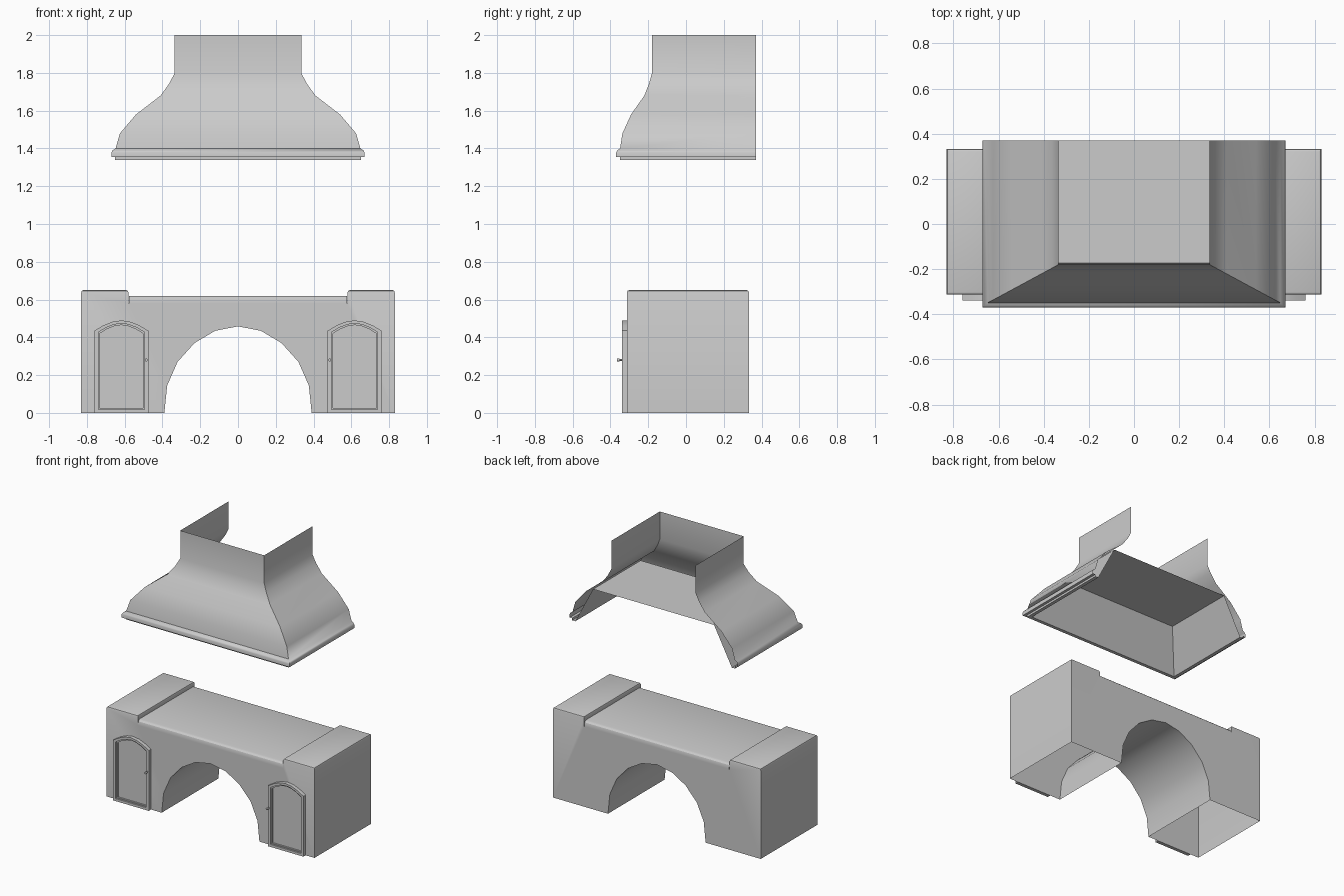
import bpy, bmesh, math

if "Cube" in bpy.data.objects:
    bpy.data.objects.remove(bpy.data.objects["Cube"])


def finish(bm, name, smooth=35):
    me = bpy.data.meshes.new(name)
    bm.to_mesh(me)
    bm.free()
    ob = bpy.data.objects.new(name, me)
    bpy.context.collection.objects.link(ob)
    bpy.ops.object.select_all(action='DESELECT')
    ob.select_set(True)
    bpy.context.view_layer.objects.active = ob
    bpy.ops.object.shade_smooth_by_angle(angle=math.radians(smooth))
    return ob


def bevel_top(bm, z, off, segs=2, along_x=False):
    edges = [e for e in bm.edges if all(v.co.z > z - 1e-4 for v in e.verts)]
    if along_x:
        edges = [e for e in edges if abs(e.verts[0].co.y - e.verts[1].co.y) < 1e-4]
    bmesh.ops.bevel(bm, geom=edges, offset=off, segments=segs, profile=0.5, affect='EDGES')


def open_bottom(bm, z):
    low = [f for f in bm.faces if all(abs(v.co.z - z) < 1e-4 for v in f.verts)]
    bmesh.ops.delete(bm, geom=low, context='FACES_ONLY')


def extrude_profile(pts, y0, y1):
    """Solid from an (x, z) outline between two depths."""
    bm = bmesh.new()
    f = bm.faces.new([bm.verts.new((x, y0, z)) for x, z in pts])
    r = bmesh.ops.extrude_face_region(bm, geom=[f], use_keep_orig=True)
    for v in r['geom']:
        if isinstance(v, bmesh.types.BMVert):
            v.co.y = y1
    bmesh.ops.recalc_face_normals(bm, faces=bm.faces)
    return bm


# Counter body with raised piers and a through arch, hollow and open underneath
half = [(0.39, 0), (0.83, 0), (0.83, 0.65), (0.58, 0.65), (0.58, 0.58)]
arch = [(0.375, 0.145), (0.32, 0.27), (0.23, 0.37), (0.12, 0.435)]
outline = half + [(-x, z) for x, z in reversed(half)]
outline += [(-x, z) for x, z in arch] + [(0, 0.458)] + arch[::-1]
bm = extrude_profile(outline, -0.313, 0.333)
bevel_top(bm, 0.65, 0.012)
open_bottom(bm, 0)
finish(bm, "counter_body", 28)

# Worktop slab between the piers, rounded front and back
bm = extrude_profile([(-0.578, 0.58), (0.578, 0.58), (0.578, 0.62), (-0.578, 0.62)], -0.313, 0.333)
bevel_top(bm, 0.62, 0.025, 3, along_x=True)
open_bottom(bm, 0.58)
finish(bm, "worktop", 28)


# Arched cupboard doors
def door_outline(cx, w, base, spring, top, n=6):
    pts = [(cx - w, base), (cx + w, base)]
    for i in range(n + 1):
        t = 1 - 2 * i / n
        pts.append((cx + w * t, spring + (top - spring) * (1 - abs(t) ** 1.8)))
    return pts


def door(cx, side):
    # nested loops stepping from the wall to the recessed panel
    steps = [(0.1425, 0.0, 0.435, 0.49, -0.313),
             (0.1425, 0.0, 0.435, 0.49, -0.339),
             (0.122, 0.018, 0.427, 0.474, -0.339),
             (0.122, 0.018, 0.427, 0.474, -0.330),
             (0.115, 0.025, 0.420, 0.465, -0.330),
             (0.115, 0.025, 0.420, 0.465, -0.318)]
    bm = bmesh.new()
    rings = [[bm.verts.new((x, y, z)) for x, z in door_outline(cx, w, b, s, t)]
             for w, b, s, t, y in steps]
    n = len(rings[0])
    for a, b in zip(rings, rings[1:]):
        for i in range(n):
            j = (i + 1) % n
            bm.faces.new((a[i], a[j], b[j], b[i]))
    bm.faces.new(rings[-1])
    finish(bm, "door_" + side, 28)
    # Knob with a short stem
    kx = cx + (0.132 if cx < 0 else -0.132)
    for part, r, d, y in (("stem", 0.004, 0.014, -0.345), ("knob", 0.008, 0.014, -0.359)):
        bpy.ops.mesh.primitive_cylinder_add(vertices=12, radius=r, depth=d,
                                            location=(kx, y, 0.28), rotation=(math.pi / 2, 0, 0))
        bpy.context.object.name = f"door_{part}_{side}"
        bpy.ops.object.shade_smooth_by_angle(angle=math.radians(35))


door(-0.6175, "left")
door(0.6175, "right")

# Hood: flared shell, rim moulding, then sloped inner lining and flat inner roof
flare = [(0.335, 2.0), (0.335, 1.80), (0.363, 1.745), (0.41, 1.68),
         (0.54, 1.58), (0.625, 1.48), (0.648, 1.40)]
prof = [(x, -0.18 - 0.54 * (x - 0.335), z) for x, z in flare]
prof += [(0.664, -0.364, 1.39), (0.67, -0.37, 1.378), (0.67, -0.37, 1.355),
         (0.65, -0.35, 1.355), (0.65, -0.35, 1.34), (0.625, -0.325, 1.34), (0.483, -0.172, 1.61)]
bm = bmesh.new()
rows = [[bm.verts.new(p) for p in ((x, 0.37, z), (x, y, z), (-x, y, z), (-x, 0.37, z))]
        for x, y, z in prof]
for a, b in zip(rows, rows[1:]):
    for k in range(3):
        bm.faces.new((a[k], a[k + 1], b[k + 1], b[k]))
bm.faces.new(rows[-1])
finish(bm, "range_hood", 46)
